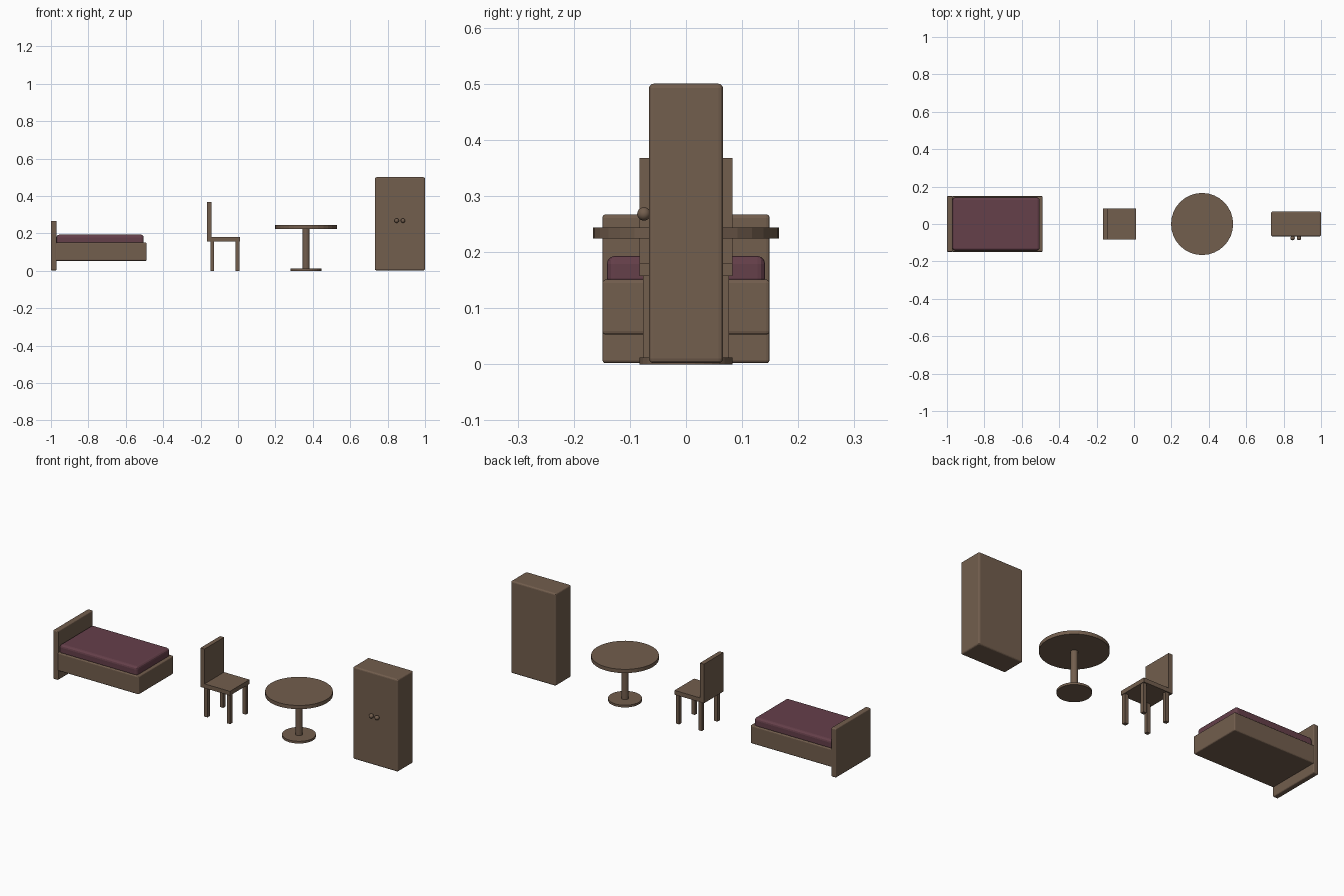
import bpy
import bmesh

cube = bpy.data.objects.get("Cube")
if cube:
    bpy.data.objects.remove(cube, do_unlink=True)


def material(name, rgb):
    m = bpy.data.materials.new(name)
    m.use_nodes = True
    colour = (*rgb, 1)
    m.diffuse_color = colour
    m.node_tree.nodes["Principled BSDF"].inputs["Base Color"].default_value = colour
    return m


WOOD = material("brown wood", (0.17, 0.112, 0.075))
CLOTH = material("plum fabric", (0.13, 0.05, 0.068))


def finish(name, bm, mat):
    mesh = bpy.data.meshes.new(name)
    bm.to_mesh(mesh)
    bm.free()
    mesh.materials.append(mat)
    obj = bpy.data.objects.new(name, mesh)
    bpy.context.collection.objects.link(obj)
    return obj


def box(name, xs, ys, zs, bevel=0, mat=WOOD):
    """Box from its extents along each axis, with optional rounded edges."""
    bm = bmesh.new()
    bmesh.ops.create_cube(bm, size=1)
    for v in bm.verts:
        v.co = [r[0] if c < 0 else r[1] for c, r in zip(v.co, (xs, ys, zs))]
    obj = finish(name, bm, mat)
    if bevel:
        mod = obj.modifiers.new("rounded edges", "BEVEL")
        mod.width = bevel
        mod.segments = 3
    return obj


def disc(name, x, radius, z0, z1):
    """Upright cylinder centred on y = 0."""
    bm = bmesh.new()
    bmesh.ops.create_cone(bm, cap_ends=True, segments=32, radius1=radius,
                          radius2=radius, depth=z1 - z0)
    bmesh.ops.translate(bm, verts=bm.verts, vec=(x, 0, (z0 + z1) / 2))
    return finish(name, bm, WOOD)


def ball(name, centre, radius):
    bm = bmesh.new()
    bmesh.ops.create_uvsphere(bm, u_segments=24, v_segments=12, radius=radius)
    bmesh.ops.translate(bm, verts=bm.verts, vec=centre)
    return finish(name, bm, WOOD)


# Bed
box("bed_headboard", (-1, -0.97), (-0.149, 0.149), (0.002, 0.267), 0.006)
box("bed_base", (-0.975, -0.488), (-0.149, 0.149), (0.053, 0.151), 0.006)
box("bed_mattress", (-0.97, -0.504), (-0.141, 0.141), (0.14, 0.193), 0.014, CLOTH)

# Chair
box("chair_seat", (-0.165, 0.01), (-0.083, 0.083), (0.157, 0.18))
box("chair_back", (-0.165, -0.141), (-0.083, 0.083), (0.17, 0.368))
for row, x in (("back", -0.138), ("front", -0.003)):
    for side, y in (("right", -0.067), ("left", 0.067)):
        box(f"chair_{row}_{side}_leg", (x - 0.01, x + 0.01),
            (y - 0.01, y + 0.01), (0, 0.16))

# Round pedestal table
disc("table_top", 0.364, 0.166, 0.224, 0.244)
disc("table_stem", 0.364, 0.018, 0.005, 0.23)
disc("table_foot", 0.364, 0.083, 0, 0.012)

# Wardrobe with two knobs
box("wardrobe_body", (0.732, 1), (-0.066, 0.066), (0.002, 0.5), 0.008)
for side, x in (("right", 0.848), ("left", 0.882)):
    ball(f"wardrobe_{side}_knob", (x, -0.075, 0.268), 0.012)

# Smooth only the rounded knobs; everything else keeps flat faces
for obj in bpy.context.collection.objects:
    if "knob" in obj.name:
        obj.data.shade_smooth()
